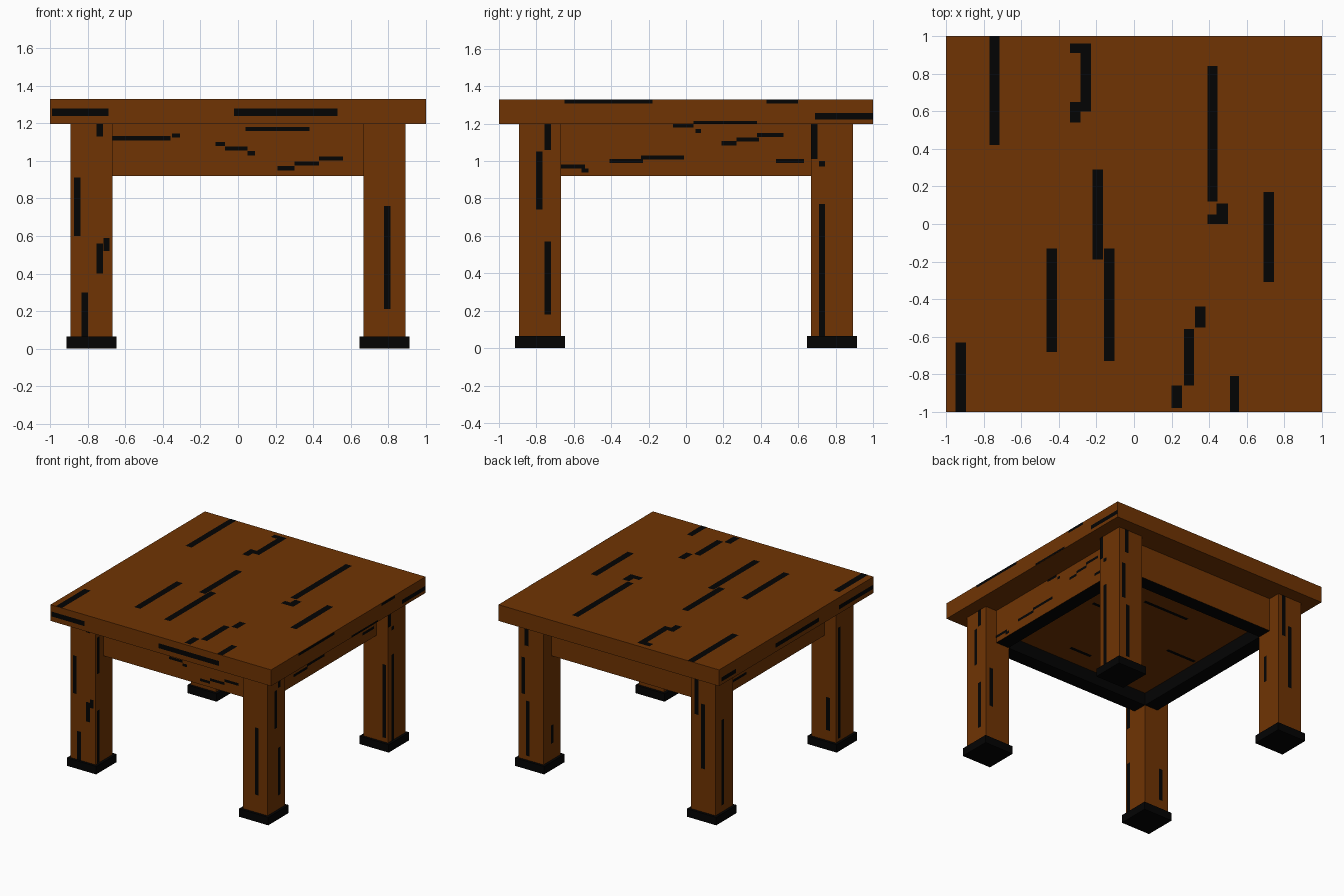
import bpy, bmesh
from mathutils import Vector

if "Cube" in bpy.data.objects:
    bpy.data.objects.remove(bpy.data.objects["Cube"])


def material(name, rgb):
    m = bpy.data.materials.new(name)
    m.diffuse_color = (*rgb, 1)
    m.use_nodes = True
    m.node_tree.nodes["Principled BSDF"].inputs["Base Color"].default_value = m.diffuse_color
    return m


BROWN = material("brown_wood", (0.162, 0.034, 0.001))
BLACK = material("black_grain", (0.001, 0.001, 0.001))


def boxes(name, mat, spans, skip=None):
    """One object made of boxes given as (low corner, high corner).
    skip(normal) drops faces that would be hidden."""
    bm = bmesh.new()
    for lo, hi in spans:
        lo, hi = Vector(lo), Vector(hi)
        verts = bmesh.ops.create_cube(bm, size=1)["verts"]
        for v in verts:
            v.co = (lo + hi) / 2 + v.co * (hi - lo)
    bm.normal_update()
    if skip:
        hidden = [f for f in bm.faces if skip(f.normal)]
        bmesh.ops.delete(bm, geom=hidden, context="FACES")
    me = bpy.data.meshes.new(name)
    bm.to_mesh(me)
    bm.free()
    ob = bpy.data.objects.new(name, me)
    bpy.context.collection.objects.link(ob)
    me.materials.append(mat)
    return ob


def grain(name, axis, pos, rects, out=1):
    """Dark plates lying on the plane axis=pos; rects are (u0, u1, v0, v1)."""
    spans = []
    for u0, u1, v0, v1 in rects:
        lo, hi = [u0, v0], [u1, v1]
        lo.insert(axis, pos - 0.0015)
        hi.insert(axis, pos + 0.0015)
        spans.append((lo, hi))
    boxes(name, BLACK, spans, lambda n: n[axis] * out < 0.5)


def upright(c, z0, z1):
    return (c - 0.017, c + 0.017, z0, z1)


def level(u0, u1, z, h=0.011):
    return (u0, u1, z - h, z + h)


# Table top
boxes("table_top", BROWN, [((-1, -1, 1.197), (1, 1, 1.33))])

# Legs and feet
for sx, side in ((-1, "left"), (1, "right")):
    for sy, end in ((-1, "front"), (1, "back")):
        x, y = 0.78 * sx, 0.78 * sy
        boxes(f"{end}_{side}_leg", BROWN,
              [((x - .112, y - .112, .065), (x + .112, y + .112, 1.197))],
              lambda n: abs(n.z) > .5)
        boxes(f"{end}_{side}_foot", BLACK,
              [((x - .133, y - .133, 0), (x + .133, y + .133, .065))])

# Aprons: brown outside, black underneath and inside
for s, end, side in ((-1, "front", "left"), (1, "back", "right")):
    for axis, label in ((1, end), (0, side)):
        a, b = sorted((0.67 * s, 0.79 * s))
        lo, hi = (-.67, a, .92), (.67, b, 1.197)
        if axis == 0:
            lo, hi = (a, -.67, .92), (b, .67, 1.197)
        ob = boxes(f"{label}_apron", BROWN, [(lo, hi)],
                   lambda n: n.z > .5 or abs(n[1 - axis]) > .5)
        ob.data.materials.append(BLACK)
        for f in ob.data.polygons:
            if f.normal.z < -.5 or f.normal[axis] * s < -.5:
                f.material_index = 1

# Recessed panel under the top
boxes("underside_panel", BROWN, [((-.67, -.67, 1.025), (.67, .67, 1.19))],
      lambda n: n.z > -.5)
grain("underside_grain", 2, 1.025, [
    (-.2, .22, .37, .4), (-.65, -.38, -.08, -.05), (0, .2, -.52, -.49),
    (.3, .5, .1, .13)], -1)

# Grain on the top surface
grain("top_grain", 2, 1.33, [
    (-.77, -.715, .42, 1), (-.95, -.895, -1, -.63), (-.465, -.41, -.68, -.13),
    (-.22, -.165, -.19, .29), (-.16, -.105, -.73, -.13),
    (-.285, -.23, .6, .96), (-.34, -.28, .91, .96), (-.34, -.285, .54, .65),
    (.39, .445, .12, .84), (.44, .5, 0, .11), (.39, .445, 0, .05),
    (.69, .745, -.31, .17), (.325, .38, -.55, -.44), (.265, .32, -.86, -.56),
    (.2, .255, -.98, -.86), (.51, .56, -1, -.81)])

# Grain on the rim of the top
grain("front_rim_grain", 1, -1, [level(-.99, -.69, 1.257, .02),
                                 level(-.02, .53, 1.257, .02)], -1)
grain("right_rim_grain", 0, 1, [level(.69, 1, 1.24, .017),
                                level(-.65, -.18, 1.319),
                                level(.43, .6, 1.319),
                                level(.04, .38, 1.205, .008)])
grain("left_rim_grain", 0, -1, [level(.78, .97, 1.24, .017),
                                level(-.29, .27, 1.25, .017),
                                level(-.99, -.55, 1.25, .017)], -1)

# Grain on the aprons
grain("front_apron_grain", 1, -.79, [
    level(-.67, -.36, 1.12), level(-.35, -.31, 1.135), level(.04, .38, 1.17),
    level(-.12, -.07, 1.09), level(-.07, .05, 1.065), level(.05, .09, 1.04),
    level(.21, .3, .96), level(.3, .43, .985), level(.43, .56, 1.012)], -1)
grain("right_apron_grain", 0, .79, [
    level(-.67, -.54, .97), level(-.56, -.52, .95), level(-.41, -.23, 1.0),
    level(-.24, -.01, 1.02), level(-.07, .04, 1.19), level(.05, .08, 1.16),
    level(.19, .27, 1.095), level(.27, .39, 1.115), level(.38, .52, 1.14),
    level(.48, .63, 1.0)])
grain("left_apron_grain", 0, -.79, [
    level(.35, .64, 1.0), level(-.2, .1, 1.12), level(-.55, -.3, 1.05)], -1)

# Grain on the outer leg faces
grain("leg_front_grain", 1, -.892, [
    upright(-.735, 1.13, 1.197), upright(-.855, .6, .91),
    upright(-.735, .4, .56), upright(-.7, .52, .59),
    upright(-.815, .065, .3), upright(.795, .21, .76)], -1)
grain("leg_right_grain", 0, .892, [
    upright(-.74, 1.06, 1.197), upright(-.785, .74, 1.05),
    upright(-.74, .18, .57), upright(.685, 1.01, 1.197),
    upright(.727, .97, 1.0), upright(.727, .065, .77)])
grain("leg_back_grain", 1, .892, [
    upright(-.72, .85, 1.197), upright(-.78, .42, .95),
    upright(.82, 1.0, 1.197), upright(.85, .6, .9), upright(.81, .1, .55)])
grain("leg_left_grain", 0, -.892, [
    upright(.8, .12, .82), upright(-.71, .09, 1.0)], -1)

# Grain on the inner leg faces
grain("leg_inner_left_grain", 0, -.668, [
    upright(-.86, .07, .5), upright(-.86, .8, 1.1), upright(.74, .5, .72)])
grain("leg_inner_right_grain", 0, .668, [
    upright(.78, .2, .35), upright(-.76, .4, .8)], -1)
grain("leg_inner_front_grain", 1, -.668, [
    upright(-.82, .15, .42), upright(.84, .35, .68)])
grain("leg_inner_back_grain", 1, .668, [
    upright(.86, .1, .7), upright(-.8, .3, .7)], -1)
